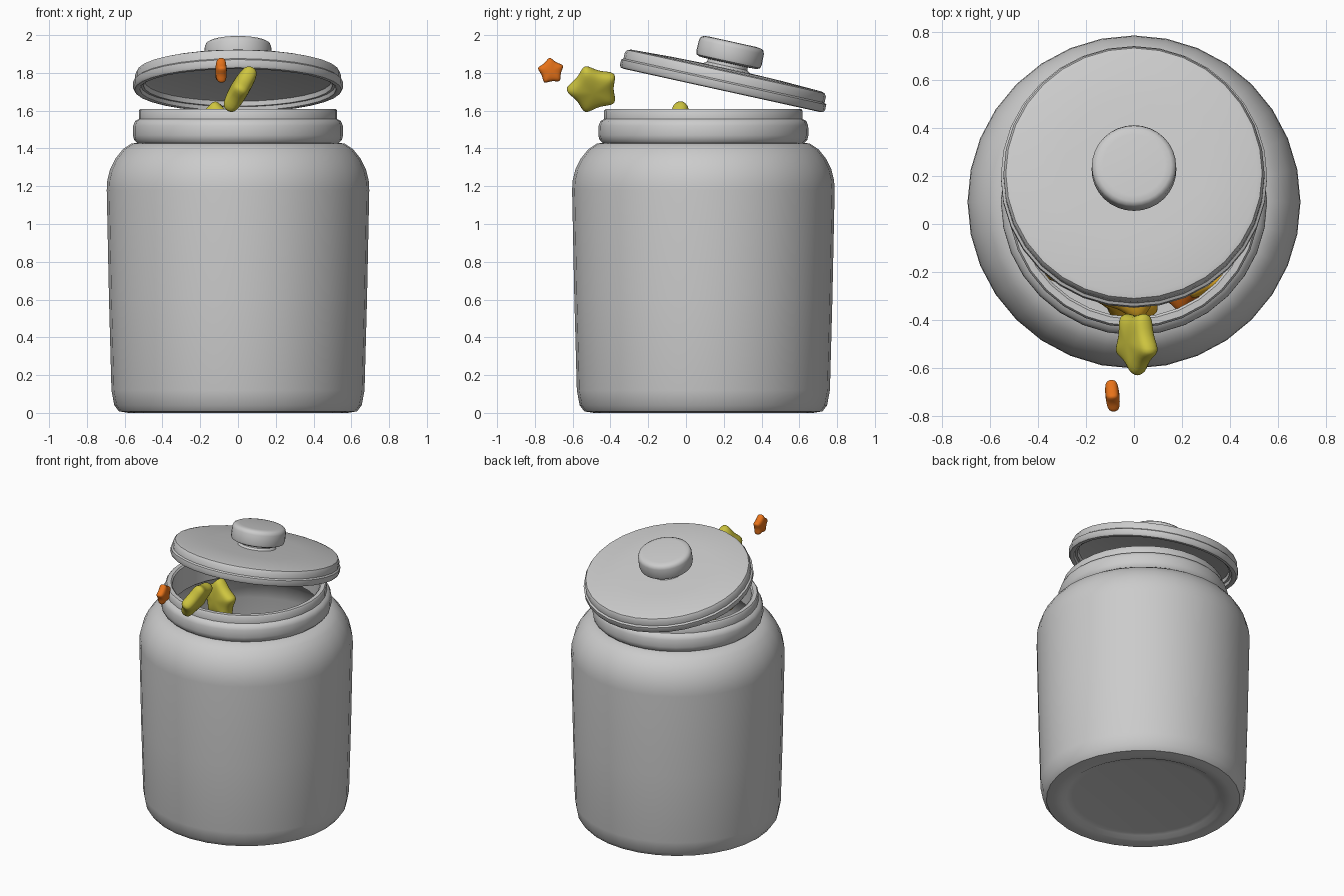
import bpy, bmesh, math, random
from mathutils import Vector, Matrix

if "Cube" in bpy.data.objects:
    bpy.data.objects.remove(bpy.data.objects["Cube"])

SEG = 32
JAR_Y = 0.092


def material(name, rgb):
    m = bpy.data.materials.new(name)
    m.diffuse_color = (*rgb, 1)
    m.use_nodes = True
    m.node_tree.nodes["Principled BSDF"].inputs["Base Color"].default_value = m.diffuse_color
    return m


YELLOW = material("yellow", (0.62, 0.56, 0.05))
GOLD = material("gold", (0.85, 0.45, 0.02))
ORANGE = material("orange", (0.8, 0.17, 0.01))


def finish(bm, name, matrix, angle=40):
    bmesh.ops.recalc_face_normals(bm, faces=bm.faces)
    mesh = bpy.data.meshes.new(name)
    bm.to_mesh(mesh)
    bm.free()
    ob = bpy.data.objects.new(name, mesh)
    bpy.context.collection.objects.link(ob)
    ob.matrix_world = matrix
    bpy.ops.object.select_all(action='DESELECT')
    ob.select_set(True)
    bpy.context.view_layer.objects.active = ob
    bpy.ops.object.shade_smooth_by_angle(angle=math.radians(angle))
    return ob


def lathe(name, profile, matrix):
    """Revolve (radius, height) points; both ends are capped."""
    bm = bmesh.new()
    rings = []
    for r, z in profile:
        rings.append([bm.verts.new((r * math.cos(2 * math.pi * i / SEG),
                                    r * math.sin(2 * math.pi * i / SEG), z)) for i in range(SEG)])
    for a, b in zip(rings, rings[1:]):
        for i in range(SEG):
            j = (i + 1) % SEG
            bm.faces.new((a[i], a[j], b[j], b[i]))
    bm.faces.new(rings[0])
    bm.faces.new(rings[-1])
    return finish(bm, name, matrix)


def star(name, loc, radius, thick, normal, tip, mat):
    """Puffy five-pointed star facing normal, with one point along tip."""
    bm = bmesh.new()
    rings = []
    for scale, z in ((0.6, -0.5), (1.1, -0.36), (1.1, 0.36), (0.6, 0.5)):
        ring = []
        for i in range(10):
            r = radius * scale * (1.06 if i % 2 == 0 else 0.58)
            a = math.pi * i / 5
            ring.append(bm.verts.new((r * math.cos(a), r * math.sin(a), z * thick * 1.1)))
        rings.append(ring)
    for a, b in zip(rings, rings[1:]):
        for i in range(10):
            j = (i + 1) % 10
            bm.faces.new((a[i], a[j], b[j], b[i]))
    for ring, z in ((rings[0], -0.55), (rings[-1], 0.55)):
        c = bm.verts.new((0, 0, z * thick * 1.1))
        for i in range(10):
            bm.faces.new((ring[i], ring[(i + 1) % 10], c))
    n = Vector(normal).normalized()
    t = Vector(tip)
    t = (t - n * t.dot(n)).normalized()
    rot = Matrix((t, n.cross(t), n)).transposed().to_4x4()
    ob = finish(bm, name, Matrix.Translation(loc) @ rot, 180)
    ob.data.materials.append(mat)
    sub = ob.modifiers.new("round", 'SUBSURF')
    sub.levels = sub.render_levels = 2
    return ob


# jar: recessed base, body, shoulder, neck ring, lip, then the inner wall
lathe("jar", [
    (0.46, 0.025), (0.50, 0.02), (0.53, 0.003), (0.58, 0.0), (0.63, 0.008), (0.655, 0.04), (0.67, 0.12),
    (0.683, 0.6), (0.695, 1.18), (0.692, 1.23), (0.677, 1.29), (0.65, 1.345), (0.61, 1.395), (0.565, 1.425),
    (0.535, 1.43), (0.55, 1.445), (0.556, 1.47), (0.555, 1.52), (0.545, 1.545), (0.525, 1.556),
    (0.525, 1.60), (0.517, 1.61), (0.49, 1.61), (0.48, 1.60),
    (0.48, 1.43), (0.54, 1.39), (0.61, 1.31), (0.65, 1.2), (0.635, 0.12), (0.60, 0.06), (0.46, 0.05)],
    Matrix.Translation((0, JAR_Y, 0)))

# lid and knob, tipped back
tilt = Matrix.Translation((0, 0.19, 1.707)) @ Matrix.Rotation(math.radians(-12.4), 4, 'X')
lathe("lid", [
    (0.48, 0.055), (0.495, 0.05), (0.50, 0.025), (0.515, 0.025), (0.52, 0.005), (0.53, 0.0), (0.548, 0.003),
    (0.556, 0.015), (0.556, 0.045), (0.545, 0.053), (0.545, 0.085), (0.535, 0.102), (0.515, 0.108),
    (0.30, 0.117), (0.14, 0.12)], tilt)
lathe("lid_knob", [
    (0.13, 0.11), (0.125, 0.122), (0.11, 0.132), (0.108, 0.148), (0.155, 0.15), (0.172, 0.158), (0.177, 0.175),
    (0.176, 0.235), (0.17, 0.252), (0.155, 0.261), (0.13, 0.264)], tilt)

# stars escaping from the jar
star("escaping_star_large", (0.01, -0.492, 1.715), 0.15, 0.085, (0.86, 0.05, -0.5), (0, -1, 0), YELLOW)
star("escaping_star_small", (-0.09, -0.715, 1.81), 0.075, 0.05, (1, 0.1, 0), (0, -0.1, 1), ORANGE)

# stars near the mouth
star("rising_star", (-0.12, -0.03, 1.505), 0.155, 0.09, (0.3, 1, 0), (0, 0, 1), YELLOW)
star("front_star", (-0.01, -0.24, 1.40), 0.18, 0.09, (0.1, -0.2, 1), (0.2, -1, 0), GOLD)
star("right_star", (0.30, -0.17, 1.32), 0.16, 0.09, (-0.3, 0.2, 1), (0.7, -0.6, 0), GOLD)
star("left_star", (-0.32, -0.13, 1.32), 0.15, 0.09, (0.3, 0.2, 1), (-0.8, -0.6, 0), GOLD)
star("back_star", (0.33, 0.2, 1.27), 0.16, 0.09, (0.6, -0.6, 0.2), (0, 0, 1), GOLD)

# stars filling the body
random.seed(4)
for layer in range(4):
    for k in range(6):
        a = k * math.pi / 3 + layer * 0.5
        r = 0.36 + random.uniform(-0.06, 0.03)
        n = [random.uniform(-1, 1) for _ in range(2)] + [0.8]
        star("stored_star", (r * math.cos(a), JAR_Y + r * math.sin(a), 0.22 + 0.24 * layer),
             0.16, 0.09, n, (math.sin(a), math.cos(a), 0.3), random.choice((YELLOW, GOLD, ORANGE)))
